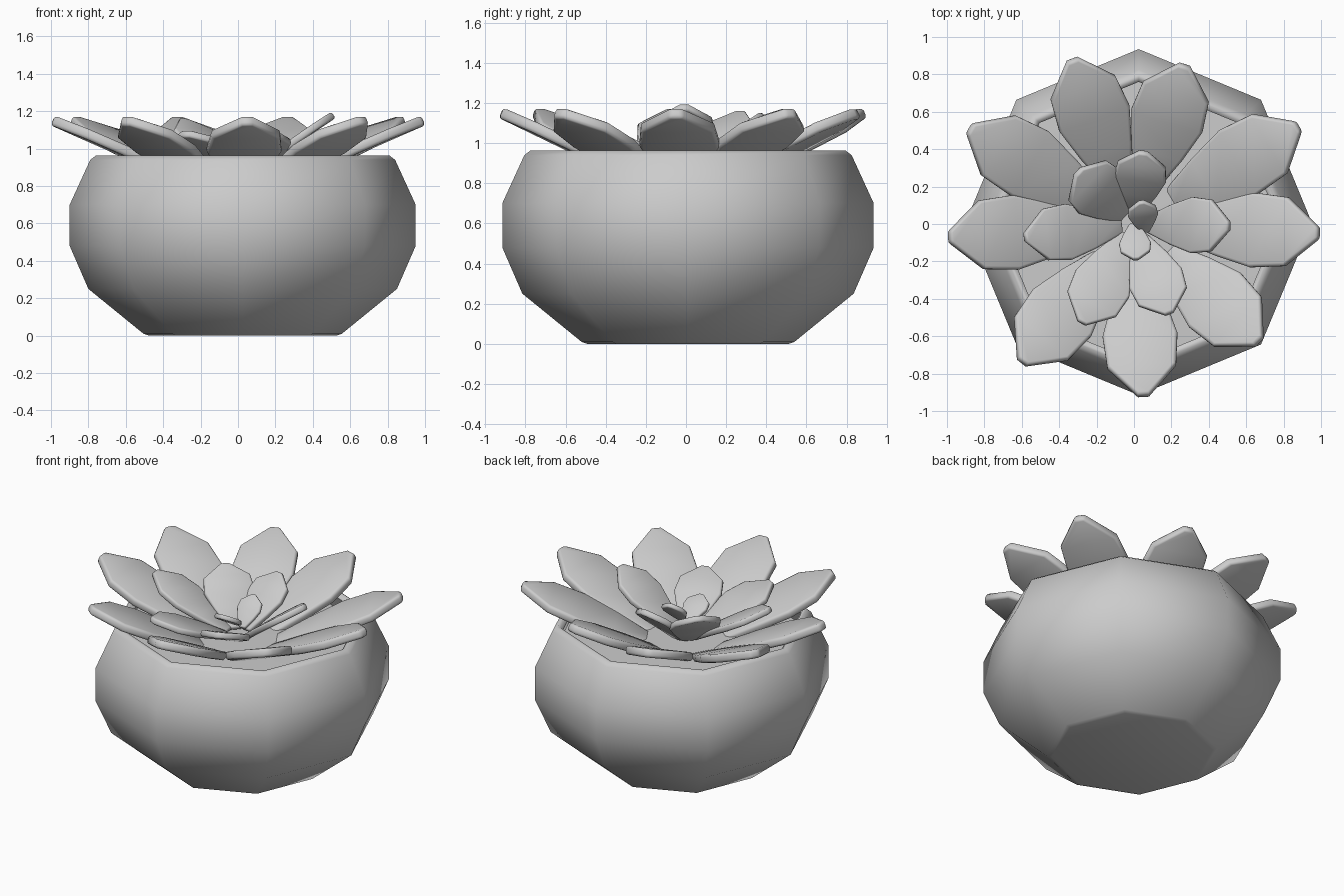
import bpy, bmesh, math
from mathutils import Vector

if "Cube" in bpy.data.objects:
    bpy.data.objects.remove(bpy.data.objects["Cube"])

CX, CY = 0.025, 0.01      # pot axis
SIDES = 8


def finish(name, bm, angle):
    me = bpy.data.meshes.new(name)
    bmesh.ops.recalc_face_normals(bm, faces=bm.faces)
    bm.to_mesh(me)
    bm.free()
    ob = bpy.data.objects.new(name, me)
    bpy.context.collection.objects.link(ob)
    bpy.ops.object.select_all(action='DESELECT')
    ob.select_set(True)
    bpy.context.view_layer.objects.active = ob
    bpy.ops.object.shade_smooth_by_angle(angle=math.radians(angle))
    return ob


def revolve(name, profile, cap_first=False, cap_last=False):
    bm = bmesh.new()
    rings = []
    for r, z in profile:
        rings.append([bm.verts.new((CX + r * math.cos(2 * math.pi * i / SIDES),
                                    CY + r * math.sin(2 * math.pi * i / SIDES), z))
                      for i in range(SIDES)])
    for a, b in zip(rings, rings[1:]):
        for i in range(SIDES):
            j = (i + 1) % SIDES
            bm.faces.new((a[i], a[j], b[j], b[i]))
    if cap_first:
        bm.faces.new(rings[0][::-1])
    if cap_last:
        bm.faces.new(rings[-1])
    return finish(name, bm, 50)


# faceted bowl with a thin rolled rim, soil just below it
revolve("pot", [(0.50, 0), (0.53, 0.01), (0.825, 0.25), (0.925, 0.48), (0.925, 0.70),
                (0.815, 0.94), (0.785, 0.963), (0.765, 0.96), (0.75, 0.94), (0.79, 0.83)],
        cap_first=True)
revolve("soil", [(0.79, 0.83), (0.3, 0.84)], cap_last=True)

# leaf outline: (fraction of length, fraction of half width)
OUTLINE = [(0, 0.28), (0.3, 0.72), (0.55, 1.0), (0.78, 0.92), (1, 0.15)]


def leaf(name, base, tip, half_width, thick, sag):
    base, tip = Vector(base), Vector(tip)
    d = tip - base
    side = Vector((-d.y, d.x, 0)).normalized()
    bm = bmesh.new()
    rows = []
    for f, w in OUTLINE:
        c = base + d * f
        c.z += sag * 4 * f * (1 - f)          # steeper base, flatter tip
        rows.append([bm.verts.new(c + side * half_width * w * s) for s in (-1, 1)])
    for a, b in zip(rows, rows[1:]):
        bm.faces.new((a[0], a[1], b[1], b[0]))
    ob = finish(name, bm, 45)
    m = ob.modifiers.new("thickness", 'SOLIDIFY')
    m.thickness, m.offset = thick, 0
    m = ob.modifiers.new("round_edges", 'BEVEL')
    m.width, m.segments = thick * 0.3, 2
    m.limit_method, m.angle_limit = 'ANGLE', math.radians(50)


# outer ring of nine leaves, given by tip position
OUTER = [(-0.33, 0.88), (0.27, 0.85), (0.88, 0.52), (0.99, -0.05), (0.67, -0.63),
         (0.05, -0.92), (-0.60, -0.74), (-0.99, -0.07), (-0.88, 0.51)]
for i, (x, y) in enumerate(OUTER):
    k = 0.2 / math.hypot(x, y)
    leaf(f"outer_leaf_{i + 1}", (x * k, y * k, 0.79), (x, y, 1.15), 0.2, 0.055, 0.01)

# inner ring: tip x, y, z, half width
INNER = [(0.05, 0.385, 1.14, 0.14), (-0.30, 0.28, 1.15, 0.16), (-0.585, -0.07, 1.15, 0.15),
         (-0.28, -0.53, 1.08, 0.16), (0.19, -0.48, 1.08, 0.15), (0.51, -0.01, 1.18, 0.15)]
for i, (x, y, z, w) in enumerate(INNER):
    k = 0.07 / math.hypot(x, y)
    leaf(f"inner_leaf_{i + 1}", (x * k, y * k, 0.86), (x, y, z), w, 0.04, 0.01)

# two small centre leaves
leaf("centre_leaf_back", (0.06, -0.04, 0.93), (0.04, 0.12, 1.09), 0.08, 0.03, 0)
leaf("centre_leaf_front", (0.0, 0.0, 0.93), (0.01, -0.19, 1.05), 0.085, 0.03, 0)
